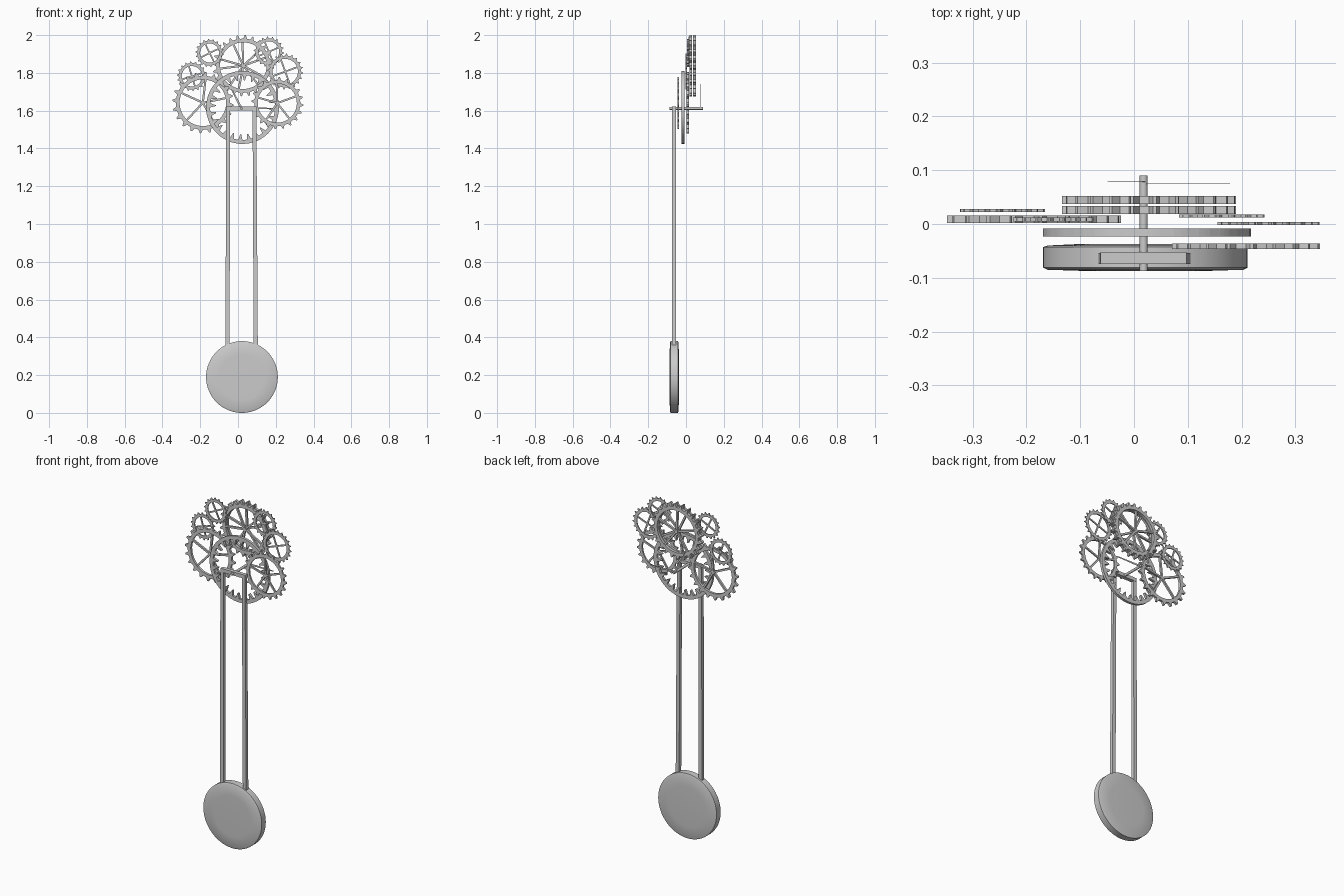
import bpy, bmesh
from math import pi, sin, cos, atan2, hypot

if "Cube" in bpy.data.objects:
    bpy.data.objects.remove(bpy.data.objects["Cube"])


def make_object(name, bm, smooth=False):
    bmesh.ops.recalc_face_normals(bm, faces=bm.faces)
    me = bpy.data.meshes.new(name)
    bm.to_mesh(me)
    bm.free()
    ob = bpy.data.objects.new(name, me)
    bpy.context.collection.objects.link(ob)
    if smooth:
        bpy.context.view_layer.objects.active = ob
        ob.select_set(True)
        bpy.ops.object.shade_smooth_by_angle(angle=0.6)
        ob.select_set(False)
    return ob


def add_prism(bm, pts, y0, y1):
    """Extrude an x-z outline from y0 to y1."""
    a = [bm.verts.new((x, y0, z)) for x, z in pts]
    b = [bm.verts.new((x, y1, z)) for x, z in pts]
    bm.faces.new(a)
    bm.faces.new(b[::-1])
    for i in range(len(a)):
        j = (i + 1) % len(a)
        bm.faces.new((a[i], a[j], b[j], b[i]))


def add_bar(bm, p, q, w0, w1, y0, y1):
    """Flat bar from p to q in the x-z plane, tapering from w0 to w1."""
    dx, dz = q[0] - p[0], q[1] - p[1]
    n = hypot(dx, dz)
    nx, nz = -dz / n / 2, dx / n / 2
    add_prism(bm, [(p[0] + nx * w0, p[1] + nz * w0), (p[0] - nx * w0, p[1] - nz * w0),
                   (q[0] - nx * w1, q[1] - nz * w1), (q[0] + nx * w1, q[1] + nz * w1)], y0, y1)


def add_ring(bm, cx, cz, outer, inner, y0, y1):
    """Ring between two polar outlines, each a matching list of (angle, radius)."""
    def loop(polar, y):
        return [bm.verts.new((cx + r * cos(a), y, cz + r * sin(a))) for a, r in polar]
    loops = [loop(outer, y0), loop(outer, y1), loop(inner, y1), loop(inner, y0)]
    n = len(outer)
    for k in range(4):
        A, B = loops[k], loops[(k + 1) % 4]
        for i in range(n):
            j = (i + 1) % n
            bm.faces.new((A[i], A[j], B[j], B[i]))


def toothed(n, base, tip, shape, phase=0.0):
    """Polar outline with n teeth; shape lists (fraction of pitch, is tip)."""
    return [((i + f) * 2 * pi / n + phase, tip if t else base)
            for i in range(n) for f, t in shape]


TOOTH = [(0.0, 0), (0.48, 0), (0.68, 1), (0.82, 1)]
ROUND = [(f, 0) for f, t in TOOTH]


def gear(name, cx, cz, r, y0, y1, teeth, spokes, phase):
    bm = bmesh.new()
    root, inner = r * 0.885, r * 0.885 - 0.012 - r * 0.05
    add_ring(bm, cx, cz, toothed(teeth, root, r, TOOTH), toothed(teeth, inner, 0, ROUND), y0, y1)
    w = 0.006 + r * 0.03
    m = 0.1 * (y1 - y0)
    for i in range(spokes):
        a = phase + i * 2 * pi / spokes
        L = inner + 0.004
        add_bar(bm, (cx, cz), (cx + L * cos(a), cz + L * sin(a)), w, w, y0 + m, y1 - m)
    # hub
    add_prism(bm, [(cx + w * cos(k * pi / 6), cz + w * sin(k * pi / 6)) for k in range(12)], y0, y1)
    make_object(name, bm)


# Gear train: name, x, z, radius, y range, teeth, spokes, spoke angle
GEARS = [
    ("upper_gear_back", 0.028, 1.838, 0.162, 0.037, 0.052, 24, 5, 0.35),
    ("upper_gear_front", 0.028, 1.838, 0.162, 0.019, 0.033, 24, 5, 0.75),
    ("left_gear", -0.186, 1.642, 0.162, 0.002, 0.016, 20, 5, 0.2),
    ("right_gear", 0.208, 1.64, 0.138, -0.046, -0.036, 20, 5, 0.35),
    ("small_gear_left", -0.244, 1.782, 0.079, 0.022, 0.028, 18, 4, 0.3),
    ("small_gear_top_left", -0.150, 1.905, 0.075, 0.005, 0.012, 18, 4, 0.45),
    ("small_gear_top_right", 0.163, 1.912, 0.080, 0.012, 0.018, 18, 4, 0.4),
    ("small_gear_right", 0.250, 1.807, 0.095, -0.002, 0.004, 20, 4, 0.35),
]
for g in GEARS:
    gear(*g)

# Main ring with teeth pointing inward
CX, CZ = 0.024, 1.617
bm = bmesh.new()
inward = [(0.0, 0), (0.5, 0), (0.68, 1), (0.80, 1)]
add_ring(bm, CX, CZ, toothed(24, 0.193, 0, [(f, 0) for f, t in inward]),
         toothed(24, 0.172, 0.142, inward), -0.023, -0.008)
make_object("inner_toothed_ring", bm)

# Central shaft
bm = bmesh.new()
sx, sz = 0.018, 1.612
add_prism(bm, [(sx + 0.0075 * cos(k * pi / 8), sz + 0.0075 * sin(k * pi / 8)) for k in range(16)],
          -0.087, 0.09)
make_object("shaft", bm, True)

# Thin clock hands
for name, q, y in (("minute_hand", (0.178, 1.612), 0.074), ("hour_hand", (-0.047, 1.74), 0.078)):
    bm = bmesh.new()
    add_bar(bm, (sx, sz), q, 0.012, 0.006, y, y + 0.001)
    make_object(name, bm)

# Pendulum frame: two rods and a top bar
bm = bmesh.new()
for x_top, x_low in ((-0.053, -0.055), (0.087, 0.094)):
    add_bar(bm, (x_top, 1.615), (x_low, 0.34), 0.02, 0.022, -0.074, -0.054)
add_bar(bm, (-0.062, 1.612), (0.098, 1.612), 0.021, 0.021, -0.074, -0.052)
make_object("pendulum_frame", bm)

# Pendulum bob, a slightly domed disc
bm = bmesh.new()
N, bx, bz = 64, 0.021, 0.19
profile = [(0.12, -0.087), (0.182, -0.085), (0.19, -0.081),
           (0.19, -0.043), (0.182, -0.040), (0.12, -0.037)]
rings = [[bm.verts.new((bx + r * cos(2 * pi * i / N), y, bz + r * sin(2 * pi * i / N)))
          for i in range(N)] for r, y in profile]
for A, B in zip(rings, rings[1:]):
    for i in range(N):
        j = (i + 1) % N
        bm.faces.new((A[i], A[j], B[j], B[i]))
bm.faces.new(rings[0])
bm.faces.new(rings[-1][::-1])
make_object("pendulum_bob", bm, True)
